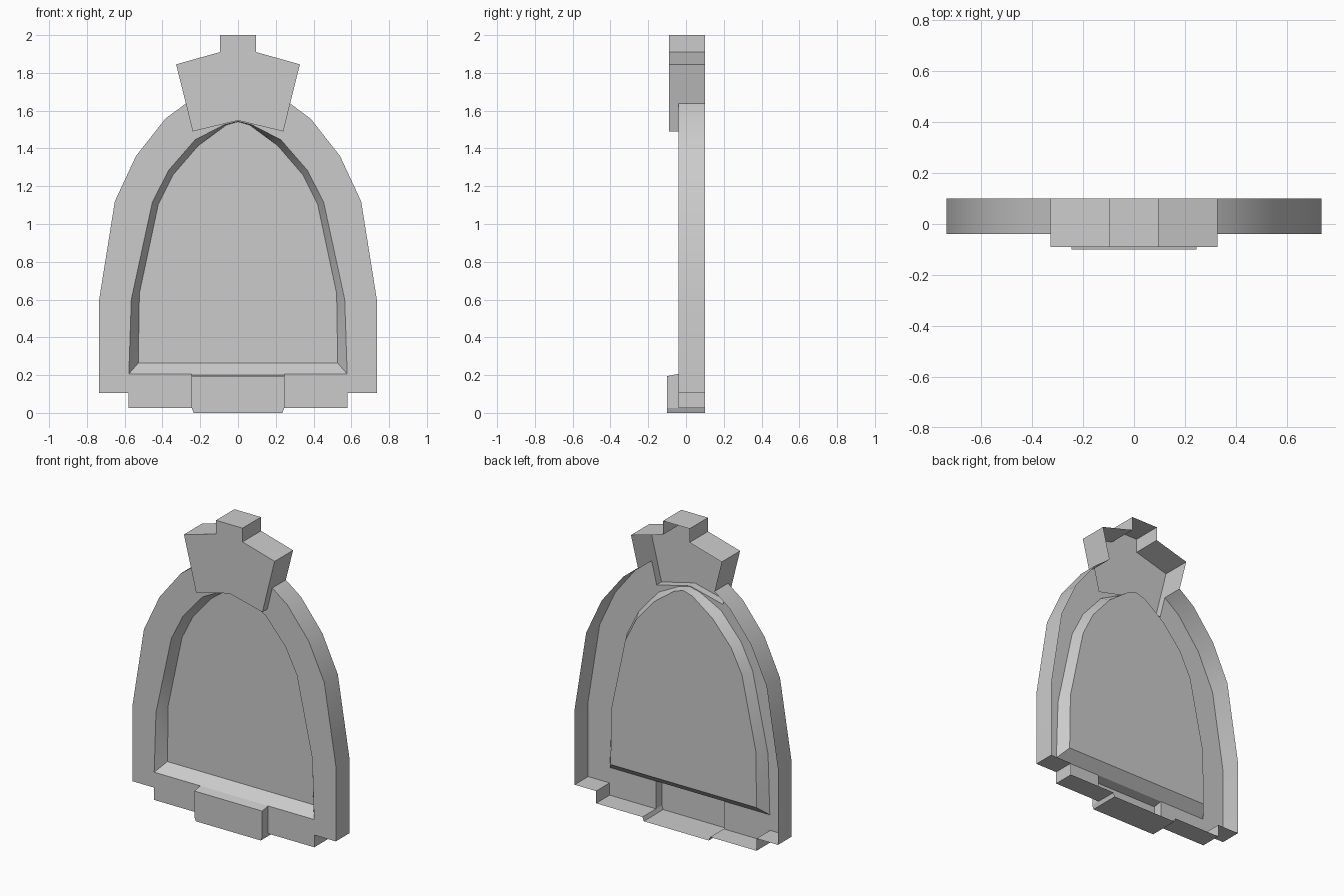
import bpy
import bmesh
from math import radians

cube = bpy.data.objects.get("Cube")
if cube:
    bpy.data.objects.remove(cube, do_unlink=True)

stone = bpy.data.materials.new("plain_grey")
stone.use_nodes = True
grey = (0.6, 0.6, 0.6, 1)
stone.diffuse_color = grey
stone.node_tree.nodes["Principled BSDF"].inputs["Base Color"].default_value = grey

# Depths of the shell layers, front to back
BLOCK, KEY, FRAME, PANEL, BACK = -0.1, -0.09, -0.04, 0.025, 0.1


def at(y, profile):
    """Place an (x, z) profile at depth y."""
    return [(x, y, z) for x, z in profile]


def loft(a, b):
    """Quads between two matching rows of points."""
    return [[a[i], b[i], b[i + 1], a[i + 1]] for i in range(len(a) - 1)]


def wall(profile, y0, y1):
    return loft(at(y0, profile), at(y1, profile))


def build(name, faces):
    """Make one half from faces, then mirror it across x = 0."""
    bm = bmesh.new()
    for face in faces:
        bm.faces.new([bm.verts.new(p) for p in face])
    bmesh.ops.remove_doubles(bm, verts=bm.verts, dist=0.0005)
    mesh = bpy.data.meshes.new(name)
    bm.to_mesh(mesh)
    bm.free()
    mesh.materials.append(stone)
    obj = bpy.data.objects.new(name, mesh)
    bpy.context.collection.objects.link(obj)
    bpy.ops.object.select_all(action="DESELECT")
    obj.select_set(True)
    bpy.context.view_layer.objects.active = obj
    bpy.ops.object.shade_smooth_by_angle(angle=radians(30))
    obj.modifiers.new("Mirror", "MIRROR").use_clip = True


# Arch outline, from the foot up to the keystone
outer = [(.245, .025), (.58, .025), (.58, .105), (.735, .105), (.735, .6),
         (.652, 1.12), (.54, 1.36), (.385, 1.557), (.276, 1.638)]
# Opening edge and panel edge, from the apex down to the sill
opening = [(0, 1.543), (.074, 1.525), (.227, 1.446), (.369, 1.282),
           (.454, 1.113), (.565, .6), (.578, .206), (.245, .206)]
panel = [(0, 1.541), (.063, 1.523), (.211, 1.414), (.343, 1.261),
         (.422, 1.103), (.522, .633), (.528, .264), (.245, .264)]
key_foot = [(0, 1.548), (.24, 1.49), (.276, 1.638)]

# Arched frame: front plate and outer wall, open at the back
plate = outer + [key_foot[1], key_foot[0]] + opening
build("arch_frame", [at(FRAME, plate)] + wall(outer, FRAME, BACK))

# Recess: sloped reveal and sunken panel
front_edge = opening + [(0, .206)]
panel_edge = panel + [(0, .264)]
build("recessed_panel",
      loft(at(FRAME, front_edge), at(PANEL, panel_edge))
      + [at(PANEL, panel_edge[::-1])])

# Keystone: hollow block, its foot resting on the frame
key_top = [key_foot[-1], (.328, 1.845), (.096, 1.91), (.096, 2), (0, 2)]
build("keystone",
      [at(KEY, key_foot + key_top[1:])]
      + wall(key_foot, KEY, FRAME) + wall(key_top, KEY, BACK))

# Base block: hollow, with a sloped top meeting the sill
base = [(0, 0), (.235, 0), (.245, .025)]
base_side = [(.245, .025), (.245, .195), (0, .195)]
base_joint = [(.245, .025), (.245, .206), (0, .206)]
build("base_block",
      [at(BLOCK, base + base_side[1:])]
      + wall(base, BLOCK, BACK)
      + loft(at(BLOCK, base_side), at(FRAME, base_joint)))
